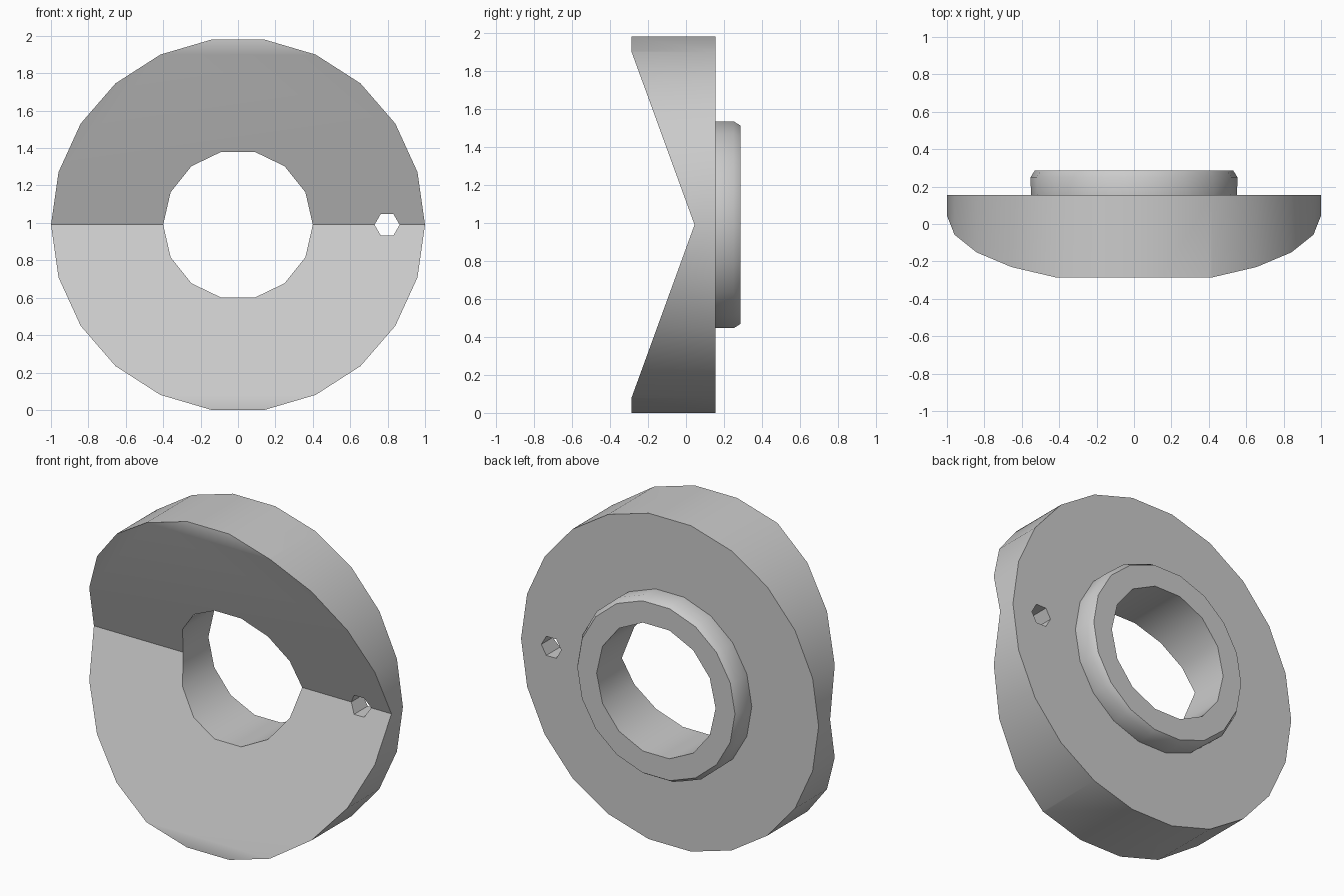
import bpy, bmesh, math

if "Cube" in bpy.data.objects:
    bpy.data.objects.remove(bpy.data.objects["Cube"], do_unlink=True)

MID = 0.99  # height of the disc axis

grey = bpy.data.materials.new("plain_grey")
grey.use_nodes = True
colour = (0.6, 0.6, 0.6, 1)
grey.diffuse_color = colour
grey.node_tree.nodes["Principled BSDF"].inputs["Base Color"].default_value = colour


def loft(name, rings):
    """Solid through matching rings of points, capped at both ends."""
    bm = bmesh.new()
    loops = [[bm.verts.new(p) for p in ring] for ring in rings]
    for a, b in zip(loops, loops[1:]):
        for i in range(len(a)):
            j = (i + 1) % len(a)
            bm.faces.new((a[i], a[j], b[j], b[i]))
    bm.faces.new(loops[0])
    bm.faces.new(loops[-1])
    bmesh.ops.recalc_face_normals(bm, faces=bm.faces)
    mesh = bpy.data.meshes.new(name)
    bm.to_mesh(mesh)
    bm.free()
    mesh.materials.append(grey)
    obj = bpy.data.objects.new(name, mesh)
    bpy.context.collection.objects.link(obj)
    return obj


def turned(name, sides, profile, x=0):
    """Polygonal round along y from (radius, y) pairs."""
    angles = [math.tau * i / sides for i in range(sides)]
    return loft(name, [[(x + r * math.cos(a), y, MID + r * math.sin(a))
                        for a in angles] for r, y in profile])


def combine(target, tool, operation):
    """Apply a boolean and discard the tool."""
    tool.hide_render = True
    mod = target.modifiers.new(operation, 'BOOLEAN')
    mod.operation, mod.solver, mod.object = operation, 'EXACT', tool
    bpy.context.view_layer.objects.active = target
    bpy.ops.object.modifier_apply(modifier=mod.name)
    bpy.data.objects.remove(tool, do_unlink=True)


# Main disc with the raised collar on its back
disc = turned("collared_disc", 22, [(1, -0.287), (1, 0.155)])
collar = turned("collar", 18, [(0.55, 0.1), (0.553, 0.25), (0.53, 0.287)])
combine(disc, collar, 'UNION')

# V-shaped front, leaving narrow flat lands at top and bottom
wedge = [(0.045, 0), (-0.625, 1.84), (-0.625, -1.84)]
valley = loft("valley_cutter", [[(x, y, MID + z) for y, z in wedge]
                                for x in (-1.2, 1.2)])
combine(disc, valley, 'DIFFERENCE')

# Central bore and small pin hole
combine(disc, turned("bore_cutter", 14, [(0.4, -0.5), (0.4, 0.5)]), 'DIFFERENCE')
combine(disc, turned("pin_cutter", 6, [(0.067, -0.5), (0.067, 0.5)], 0.797), 'DIFFERENCE')

# Smooth round walls, sharp rims
bpy.ops.object.select_all(action='DESELECT')
disc.select_set(True)
bpy.context.view_layer.objects.active = disc
bpy.ops.object.shade_smooth_by_angle(angle=math.radians(35))
